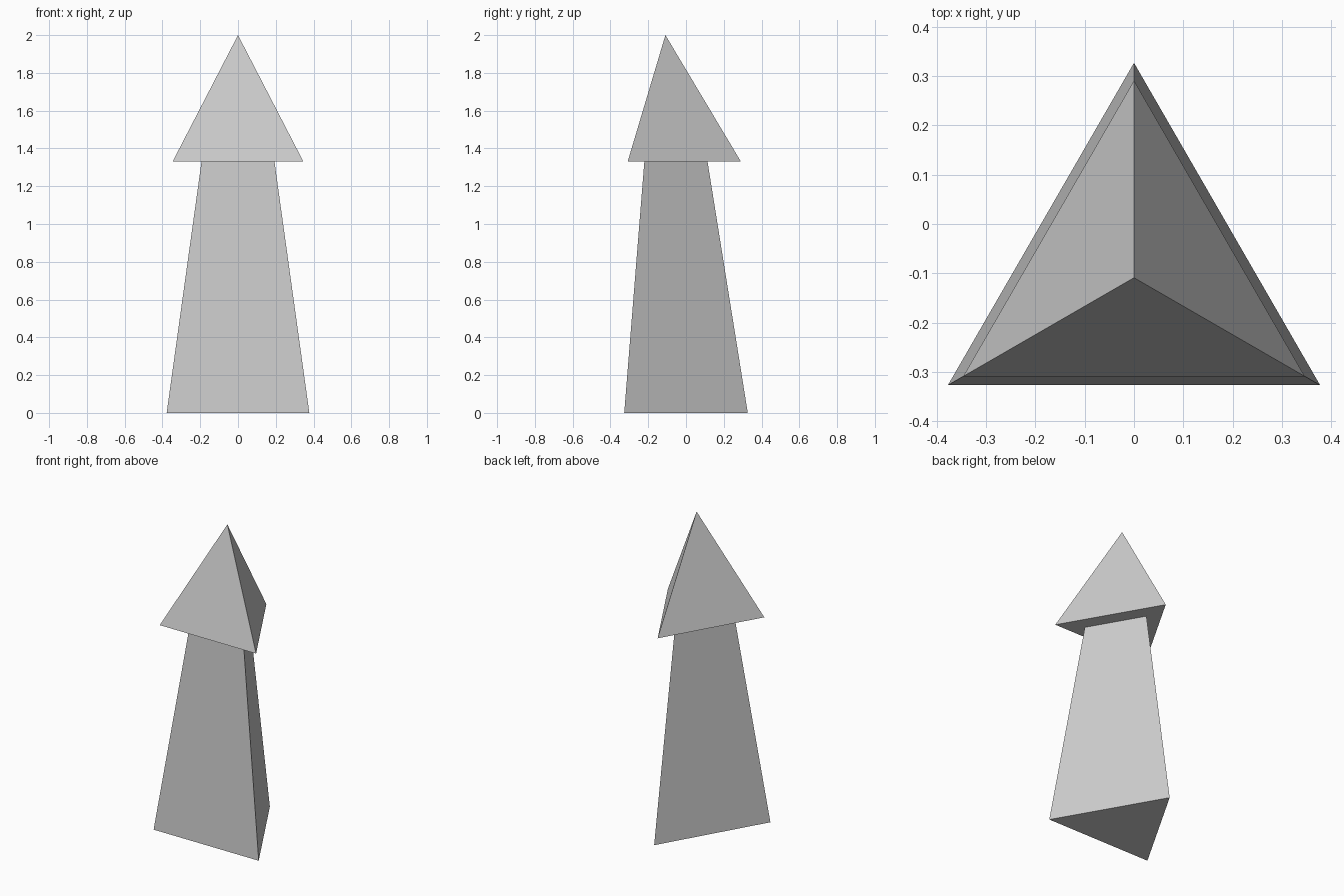
import bpy

if "Cube" in bpy.data.objects:
    bpy.data.objects.remove(bpy.data.objects["Cube"])

CENTRE_Y = -0.109  # triangle centroid sits forward of the bounding-box centre


def three_sided_cone(name, r_bottom, r_top, z0, z1):
    bpy.ops.mesh.primitive_cone_add(
        vertices=3, radius1=r_bottom, radius2=r_top, depth=z1 - z0,
        location=(0, CENTRE_Y, (z0 + z1) / 2))
    obj = bpy.context.object
    obj.name = name
    return obj


# Tapered triangular trunk
three_sided_cone("trunk", 0.436, 0.223, 0, 1.33)
# Triangular pyramid crown
three_sided_cone("crown", 0.40, 0, 1.33, 2.0)
